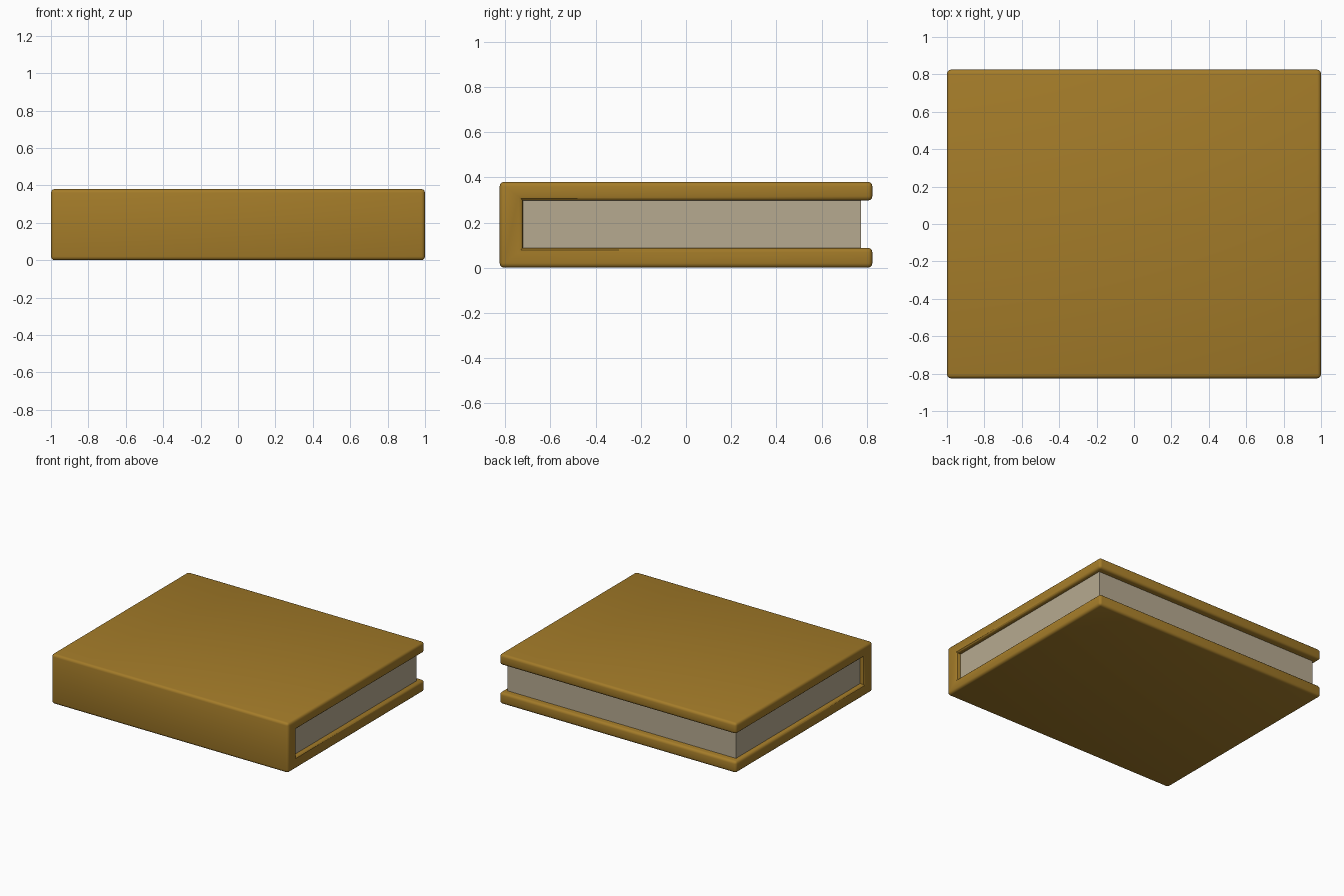
import bpy, bmesh
from mathutils import Vector

if "Cube" in bpy.data.objects:
    bpy.data.objects.remove(bpy.data.objects["Cube"])


def finish(bm, name, color):
    bmesh.ops.recalc_face_normals(bm, faces=bm.faces)
    mesh = bpy.data.meshes.new(name)
    bm.to_mesh(mesh)
    bm.free()
    obj = bpy.data.objects.new(name, mesh)
    bpy.context.collection.objects.link(obj)
    mat = bpy.data.materials.new(name + "_material")
    mat.diffuse_color = (*color, 1)
    mat.use_nodes = True
    mat.node_tree.nodes["Principled BSDF"].inputs["Base Color"].default_value = mat.diffuse_color
    mesh.materials.append(mat)
    return obj


def extrude_profile(points, half_width):
    """Closed (y, z) profile extruded along x, centred on x = 0."""
    bm = bmesh.new()
    face = bm.faces.new([bm.verts.new((-half_width, y, z)) for y, z in points])
    new = bmesh.ops.extrude_face_region(bm, geom=[face])["geom"]
    bmesh.ops.translate(bm, vec=Vector((2 * half_width, 0, 0)),
                        verts=[g for g in new if isinstance(g, bmesh.types.BMVert)])
    bmesh.ops.recalc_face_normals(bm, faces=bm.faces)
    return bm


BACK, SPINE = 0.825, -0.722
LOW, HIGH, TOP = 0.088, 0.297, 0.38

# Cover: boards and spine in one U profile, outer edges rounded
bm = extrude_profile([(-BACK, 0), (BACK, 0), (BACK, LOW), (SPINE, LOW),
                      (SPINE, HIGH), (BACK, HIGH), (BACK, TOP), (-BACK, TOP)], 1.0)
convex = [e for e in bm.edges if e.calc_face_angle_signed() > 0.1]
bmesh.ops.bevel(bm, geom=convex, offset=0.02, segments=3, profile=0.5,
                affect='EDGES', clamp_overlap=True)
cover = finish(bm, "cover", (0.37, 0.2, 0.022))
bpy.context.view_layer.objects.active = cover
cover.select_set(True)
bpy.ops.object.shade_smooth_by_angle()

# Pages: plain block set in slightly from the cover edges
bm = extrude_profile([(SPINE, LOW), (0.775, LOW), (0.775, HIGH), (SPINE, HIGH)], 0.965)
finish(bm, "pages", (0.47, 0.4, 0.28))
